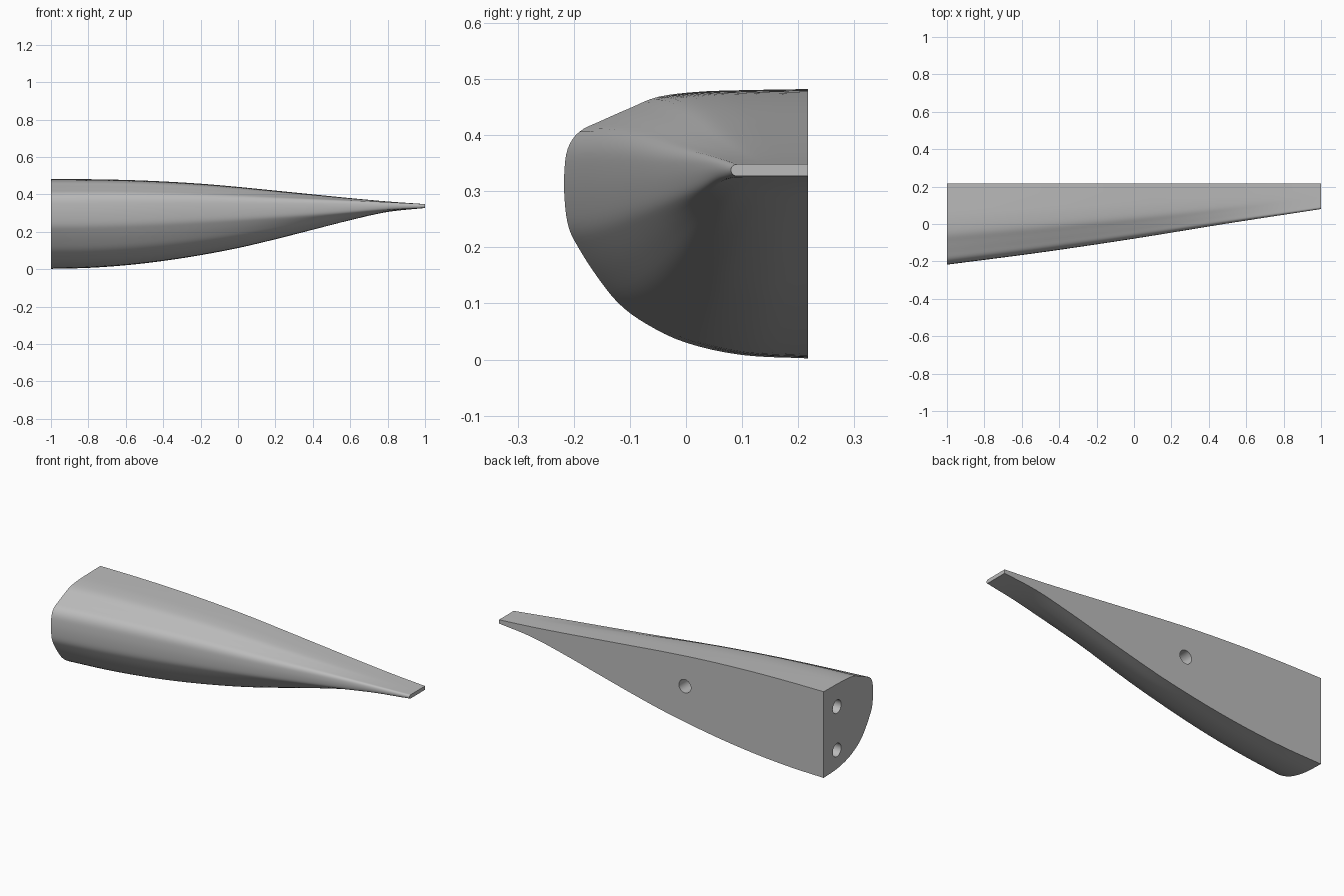
import bpy, bmesh, math
from mathutils import Matrix, Vector

if "Cube" in bpy.data.objects:
    bpy.data.objects.remove(bpy.data.objects["Cube"])

BACK = 0.217  # plane of the flat back

grey = bpy.data.materials.new("plain grey")
grey.use_nodes = True
colour = (0.5, 0.5, 0.5, 1)
grey.diffuse_color = colour
grey.node_tree.nodes["Principled BSDF"].inputs["Base Color"].default_value = colour


def spline(values, f):
    """Smooth curve through evenly spaced values, f from 0 to 1."""
    n = len(values) - 1
    i = min(int(f * n), n - 1)
    t = f * n - i
    b, c = values[i], values[i + 1]
    a = values[i - 1] if i > 0 else 2 * b - c
    d = values[i + 2] if i + 2 <= n else 2 * c - b
    return b + t / 2 * (c - a + t * (2*a - 5*b + 4*c - d + t * (3*b - a - 3*c + d)))


# Wide end section, from top back edge round the nose to bottom back edge
ROOT = [(.217, .482), (.1, .48), (.02, .477), (-.05, .468), (-.1, .448), (-.15, .426),
        (-.19, .406), (-.211, .375), (-.217, .33), (-.216, .28), (-.209, .235),
        (-.192, .2), (-.16, .15), (-.12, .1), (-.07, .063), (0, .03), (.1, .008), (.217, .002)]
ROOT_U = [(BACK - y) / .434 for y, z in ROOT]
ROOT_V = [(z - .002) / .48 for y, z in ROOT]

# Outlines along the length, evenly spaced from wide end to tip
TOP = [.482, .481, .477, .469, .457, .44, .42, .4, .38, .362, .348]
BOTTOM = [.002, .007, .021, .044, .075, .113, .16, .211, .262, .306, .327]
FRONT = [-.217, -.152, -.078, .003, .08]


def tip_shape(f):
    """Flat bar with a half-round front, as depth and height fractions."""
    if f < .35:
        return f / .35 * .92, 1
    if f > .65:
        return (1 - f) / .35 * .92, 0
    a = math.pi * (f - .35) / .3
    return .92 + .08 * math.sin(a), .5 + .5 * math.cos(a)


def section_point(s, f):
    w = s ** 6
    tu, tv = tip_shape(f)
    u = spline(ROOT_U, f) * (1 - w) + tu * w
    v = spline(ROOT_V, f) * (1 - w) + tv * w
    top, bottom, front = (spline(c, s) for c in (TOP, BOTTOM, FRONT))
    return Vector((2 * s - 1, BACK - u * (BACK - front), bottom + v * (top - bottom)))


# Tapered body, lofted through the sections
STATIONS, AROUND = 40, 68
bm = bmesh.new()
rings = [[bm.verts.new(section_point(i / STATIONS, j / AROUND)) for j in range(AROUND + 1)]
         for i in range(STATIONS + 1)]
for a, b in zip(rings, rings[1:]):
    for j in range(AROUND):
        bm.faces.new((a[j], a[j + 1], b[j + 1], b[j]))
bm.faces.new(rings[0])
bm.faces.new(rings[-1])
# One flat face closes the back
bm.faces.new([r[0] for r in rings] + [r[-1] for r in reversed(rings)])
bmesh.ops.recalc_face_normals(bm, faces=bm.faces)
mesh = bpy.data.meshes.new("tapered_body")
bm.to_mesh(mesh)
bm.free()
mesh.materials.append(grey)
body = bpy.data.objects.new("tapered_body", mesh)
bpy.context.collection.objects.link(body)
bpy.context.view_layer.objects.active = body
body.select_set(True)


def drill(centre, axis, depth=.16, radius=.037):
    """Cut a blind round hole, centred on a face."""
    turn = Matrix.Rotation(math.pi / 2, 4, axis)
    tool = bmesh.new()
    bmesh.ops.create_cone(tool, cap_ends=True, segments=32, radius1=radius, radius2=radius,
                          depth=2 * depth, matrix=Matrix.Translation(centre) @ turn)
    data = bpy.data.meshes.new("hole_cutter")
    tool.to_mesh(data)
    tool.free()
    data.materials.append(grey)
    cutter = bpy.data.objects.new("hole_cutter", data)
    cutter.hide_render = True
    bpy.context.collection.objects.link(cutter)
    mod = body.modifiers.new("hole", "BOOLEAN")
    mod.operation, mod.solver, mod.object = "DIFFERENCE", "EXACT", cutter
    bpy.ops.object.modifier_apply(modifier=mod.name)
    bpy.data.objects.remove(cutter)


# Dowel holes: one in the back, two in the wide end
drill((-.145, BACK, .284), "X")
for z in (.354, .113):
    drill((-1, .1, z), "Y")

bpy.ops.object.shade_smooth_by_angle(angle=math.radians(30))
